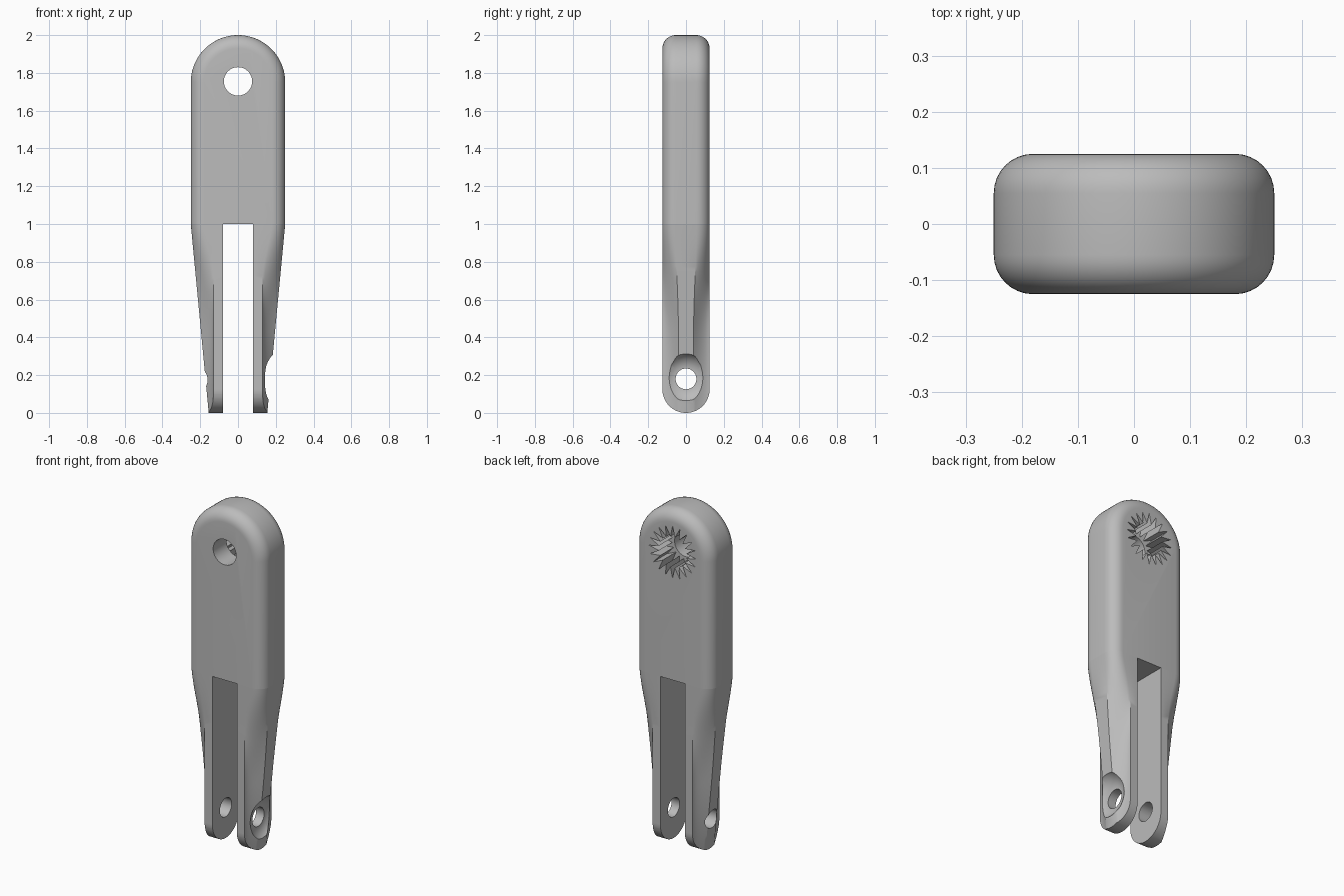
import bpy, bmesh
from math import sin, cos, pi, radians
from mathutils import Matrix

cube = bpy.data.objects.get("Cube")
if cube:
    bpy.data.objects.remove(cube, do_unlink=True)

grey = bpy.data.materials.new("matte grey")
grey.use_nodes = True
colour = (0.5, 0.5, 0.5, 1)
grey.diffuse_color = colour
grey.node_tree.nodes["Principled BSDF"].inputs["Base Color"].default_value = colour

HALF_W, HALF_D, ROUND = 0.25, 0.125, 0.07
SLOT, SHOULDER, EYE_Z, PIN_Z = 0.08, 1.0, 1.755, 0.18


def loft(name, rings):
    """Skin closed rings of equal point count and cap both ends."""
    bm = bmesh.new()
    rows = [[bm.verts.new(p) for p in ring] for ring in rings]
    n = len(rows[0])
    for a, b in zip(rows, rows[1:]):
        for i in range(n):
            j = (i + 1) % n
            bm.faces.new((a[i], a[j], b[j], b[i]))
    bm.faces.new(rows[0])
    bm.faces.new(rows[-1])
    bmesh.ops.recalc_face_normals(bm, faces=bm.faces)
    mesh = bpy.data.meshes.new(name)
    bm.to_mesh(mesh)
    bm.free()
    mesh.materials.append(grey)
    obj = bpy.data.objects.new(name, mesh)
    bpy.context.collection.objects.link(obj)
    return obj


def round_ring(axis, pos, z, radii, n=48):
    """Ring around the x or y axis; several radii alternate into a star."""
    ring = []
    for i in range(n):
        a, r = 2 * pi * i / n, radii[i % len(radii)]
        u, v = r * cos(a), z + r * sin(a)
        ring.append((pos, u, v) if axis == "x" else (u, pos, v))
    return ring


def boolean(obj, cutter, operation="DIFFERENCE"):
    mod = obj.modifiers.new("cut", "BOOLEAN")
    mod.operation, mod.solver, mod.object = operation, "EXACT", cutter
    bpy.context.view_layer.objects.active = obj
    bpy.ops.object.modifier_apply(modifier=mod.name)
    bpy.data.objects.remove(cutter, do_unlink=True)


def smooth(obj, angle):
    bpy.ops.object.select_all(action="DESELECT")
    obj.select_set(True)
    bpy.context.view_layer.objects.active = obj
    bpy.ops.object.shade_smooth_by_angle(angle=radians(angle))


# Arched upper body with rounded front and back edges
def arch(y, inset):
    r = HALF_W - inset
    arc = [(r * cos(pi * i / 40), y, 2 - HALF_W + r * sin(pi * i / 40)) for i in range(41)]
    return [(r, y, SHOULDER)] + arc + [(-r, y, SHOULDER)]


steps = [pi / 2 * i / 8 for i in range(9)]
half = [(HALF_D - ROUND + ROUND * cos(a), ROUND * (1 - sin(a))) for a in steps]
rings = [arch(-y, d) for y, d in half] + [arch(y, d) for y, d in reversed(half)]
body = loft("upper_body", rings)

# Round eye through the body, with a toothed socket in the back
boolean(body, loft("eye_cutter", [round_ring("y", y, EYE_Z, [0.075]) for y in (-0.2, 0.2)]))
boolean(body, loft("socket_cutter",
                   [round_ring("y", y, EYE_Z, [0.155, 0.09], 40) for y in (0.0, 0.2)]))
smooth(body, 30)


# Leg section: rounded at the shoulder, thinning to a plate with a central rib
def ease(z, low):
    t = min(1, max(0, (SHOULDER - z) / (SHOULDER - low)))
    return t * t * (3 - 2 * t)


def leg_ring(z):
    outer = 0.155 + 0.095 * z
    blend, side = ease(z, 0.42), ease(z, 0.68)
    pts = []
    for a in steps:
        s = a / (pi / 2)
        edge = (outer - ROUND) * (1 - side) + 0.13 * side
        x_round = edge + (outer - edge) * sin(a)
        y_round = HALF_D - ROUND + ROUND * cos(a)
        x_rib = edge + (outer - edge) * s ** 1.5
        y_rib = HALF_D + (0.04 - HALF_D) * s
        pts.append((x_round + (x_rib - x_round) * blend,
                    y_round + (y_rib - y_round) * blend, z))
    pts = [(SLOT, HALF_D, z)] + pts
    return pts + [(x, -y, z) for x, y, z in reversed(pts)]


def make_leg(name, side):
    leg = loft(name, [leg_ring(-0.05 + 1.05 * i / 42) for i in range(43)])
    # Rounded foot
    foot = [(HALF_D * cos(pi + pi * i / 32), HALF_D + HALF_D * sin(pi + pi * i / 32))
            for i in range(33)]
    foot = [(-HALF_D, 1.5)] + foot + [(HALF_D, 1.5)]
    grow = 1.0005
    boolean(leg, loft("foot_cutter", [[(x, y * grow, z) for y, z in foot] for x in (0, 0.4)]),
            "INTERSECT")
    # Pin hole, with a flared recess on the left leg only
    boolean(leg, loft("pin_cutter", [round_ring("x", x, PIN_Z, [0.055]) for x in (0, 0.4)]))
    if side > 0:
        flare = [(0.132, 0.058), (0.137, 0.08), (0.15, 0.105), (0.175, 0.128), (0.25, 0.16)]
        boolean(leg, loft("flare_cutter", [round_ring("x", x, PIN_Z, [r]) for x, r in flare]))
    else:
        leg.data.transform(Matrix.Scale(-1, 4, (1, 0, 0)))
        leg.data.flip_normals()
    smooth(leg, 28)


make_leg("left_leg", 1)
make_leg("right_leg", -1)
